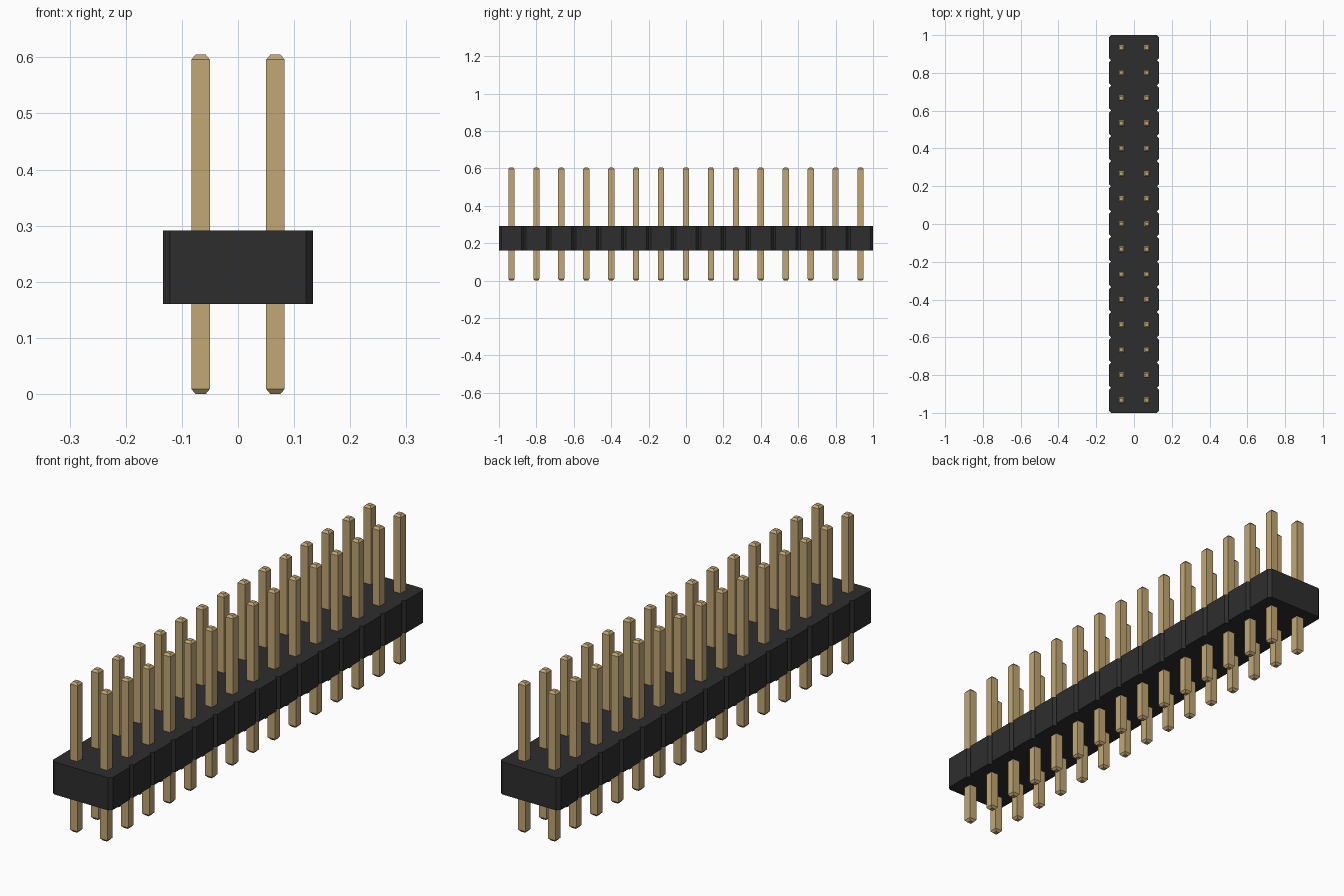
import bpy, bmesh

cube = bpy.data.objects.get("Cube")
if cube:
    bpy.data.objects.remove(cube, do_unlink=True)

ROWS = 15
PITCH = 2.0 / ROWS
BODY_Z = (0.16, 0.291)
PIN_TOP = 0.605
PIN_HALF = 0.0165
TIP_HALF = 0.009
TIP_H = 0.009
CHAMFER = 0.0125


def make_material(name, color):
    mat = bpy.data.materials.new(name)
    mat.use_nodes = True
    mat.diffuse_color = color
    bsdf = mat.node_tree.nodes["Principled BSDF"]
    bsdf.inputs["Base Color"].default_value = color
    bsdf.inputs["Roughness"].default_value = 0.6
    return mat


black = make_material("black plastic", (0.027, 0.027, 0.027, 1))
gold = make_material("gold metal", (0.54, 0.39, 0.175, 1))


def finish(name, bm, mat):
    bmesh.ops.recalc_face_normals(bm, faces=bm.faces)
    mesh = bpy.data.meshes.new(name)
    bm.to_mesh(mesh)
    bm.free()
    mesh.materials.append(mat)
    obj = bpy.data.objects.new(name, mesh)
    bpy.context.collection.objects.link(obj)
    return obj


# Housing: notched outline with chamfered segments, extruded upwards
side = []
for i in range(ROWS):
    y0 = -1 + i * PITCH
    y1 = y0 + PITCH
    if i == 0:
        side.append((PITCH - CHAMFER, y0))
    side += [(PITCH, y0 + CHAMFER), (PITCH, y1 - CHAMFER), (PITCH - CHAMFER, y1)]
outline = side + [(-x, y) for x, y in reversed(side)]

bm = bmesh.new()
base = bm.faces.new([bm.verts.new((x, y, BODY_Z[0])) for x, y in outline])
extruded = bmesh.ops.extrude_face_region(bm, geom=[base], use_keep_orig=True)
top = [v for v in extruded["geom"] if isinstance(v, bmesh.types.BMVert)]
bmesh.ops.translate(bm, verts=top, vec=(0, 0, BODY_Z[1] - BODY_Z[0]))
finish("housing", bm, black)


# Pin: square rod with tapered tips, lofted through four square sections
def add_pin(bm, x, y):
    sections = [(0, TIP_HALF), (TIP_H, PIN_HALF),
                (PIN_TOP - TIP_H, PIN_HALF), (PIN_TOP, TIP_HALF)]
    rings = [[bm.verts.new((x + sx * h, y + sy * h, z))
              for sx, sy in ((-1, -1), (1, -1), (1, 1), (-1, 1))]
             for z, h in sections]
    for a, b in zip(rings, rings[1:]):
        for k in range(4):
            n = (k + 1) % 4
            bm.faces.new((a[k], a[n], b[n], b[k]))
    bm.faces.new(rings[0][::-1])
    bm.faces.new(rings[-1])


# Two rows of pins, one object per row
for name, x in (("left_pins", PITCH / 2), ("right_pins", -PITCH / 2)):
    bm = bmesh.new()
    for i in range(ROWS):
        add_pin(bm, x, -1 + (i + 0.5) * PITCH)
    finish(name, bm, gold)
